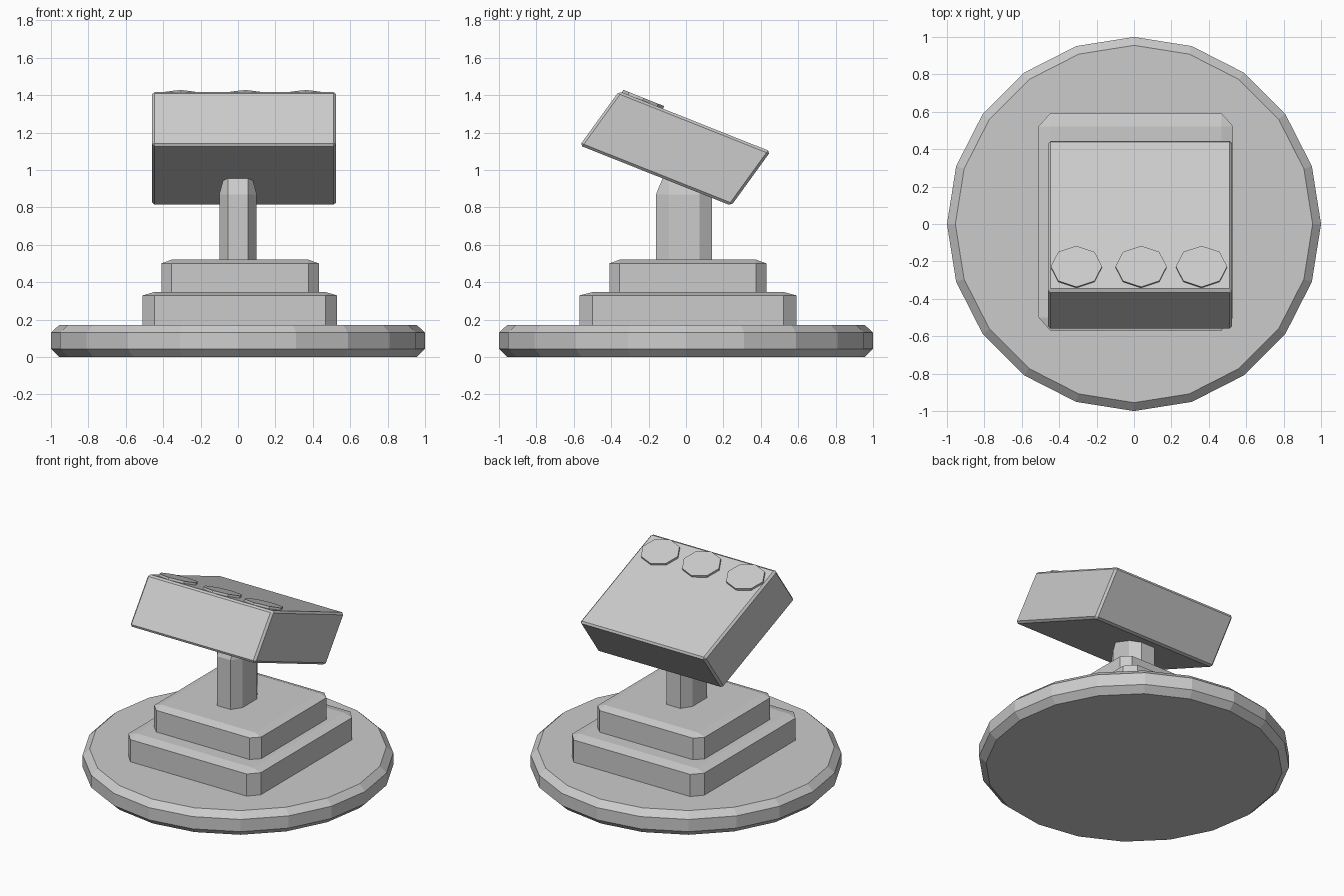
import bpy, bmesh, math
from mathutils import Matrix, Vector

if "Cube" in bpy.data.objects:
    bpy.data.objects.remove(bpy.data.objects["Cube"])


def make(name, bm):
    bmesh.ops.recalc_face_normals(bm, faces=bm.faces)
    me = bpy.data.meshes.new(name)
    bm.to_mesh(me)
    bm.free()
    ob = bpy.data.objects.new(name, me)
    bpy.context.collection.objects.link(ob)
    return ob


def chamfered_box(name, x, y, z, bevel, matrix=None):
    """Box with bevelled edges; bevel is a fraction of a unit cube, scaled (or sheared) to fit."""
    bm = bmesh.new()
    bmesh.ops.create_cube(bm, size=1)
    if matrix is None:
        bmesh.ops.bevel(bm, geom=bm.edges[:], offset=bevel, segments=1, affect='EDGES')
        bm.transform(Matrix.Translation((sum(x) / 2, sum(y) / 2, sum(z) / 2))
                     @ Matrix.Diagonal((x[1] - x[0], y[1] - y[0], z[1] - z[0], 1)))
    else:
        bm.transform(matrix)
        bmesh.ops.bevel(bm, geom=bm.edges[:], offset=bevel, segments=1, affect='EDGES')
    return make(name, bm)


def frame(vx, vy, vz, origin):
    m = Matrix((vx, vy, vz)).transposed().to_4x4()
    m.translation = origin
    return m


# Round base: 20-sided disc with chamfered rims
bm = bmesh.new()
rings = [[bm.verts.new((r * math.cos(i * math.tau / 20), r * math.sin(i * math.tau / 20), z))
          for i in range(20)]
         for r, z in ((0.955, 0), (1, 0.043), (1, 0.13), (0.955, 0.172))]
for a, b in zip(rings, rings[1:]):
    for i in range(20):
        j = (i + 1) % 20
        bm.faces.new((a[i], a[j], b[j], b[i]))
bm.faces.new(rings[0][::-1])
bm.faces.new(rings[-1])
make("round_base", bm)

# Stepped plinth
chamfered_box("lower_step", (-0.51, 0.53), (-0.57, 0.592), (0.05, 0.347), 0.06)
chamfered_box("upper_step", (-0.41, 0.432), (-0.41, 0.43), (0.22, 0.52), 0.065)

# Post, running up into the head
chamfered_box("post", (-0.1, 0.1), (-0.16, 0.14), (0.3, 1.04), 0.23)

# Tilted, slightly skewed console head
slope = Vector((0, 0.81, -0.322))
rise = Vector((0, 0.21, 0.29))
head = frame(Vector((0.985, 0, 0)), slope, rise, Vector((0.0325, -0.058, 1.115)))
chamfered_box("console_head", None, None, None, 0.014, head)

# Three flat octagonal buttons along the high edge
u = slope.normalized()
n = Vector((1, 0, 0)).cross(u)
for k, x in enumerate((-0.308, 0.038, 0.361)):
    bm = bmesh.new()
    bmesh.ops.create_cone(bm, cap_ends=True, segments=8, radius1=1, radius2=1, depth=1)
    bm.transform(frame(Vector((0.137, 0, 0)), u * 0.118, n * 0.03,
                       Vector((x, -0.232, 1.371))))
    make(f"button_{k + 1}", bm)
